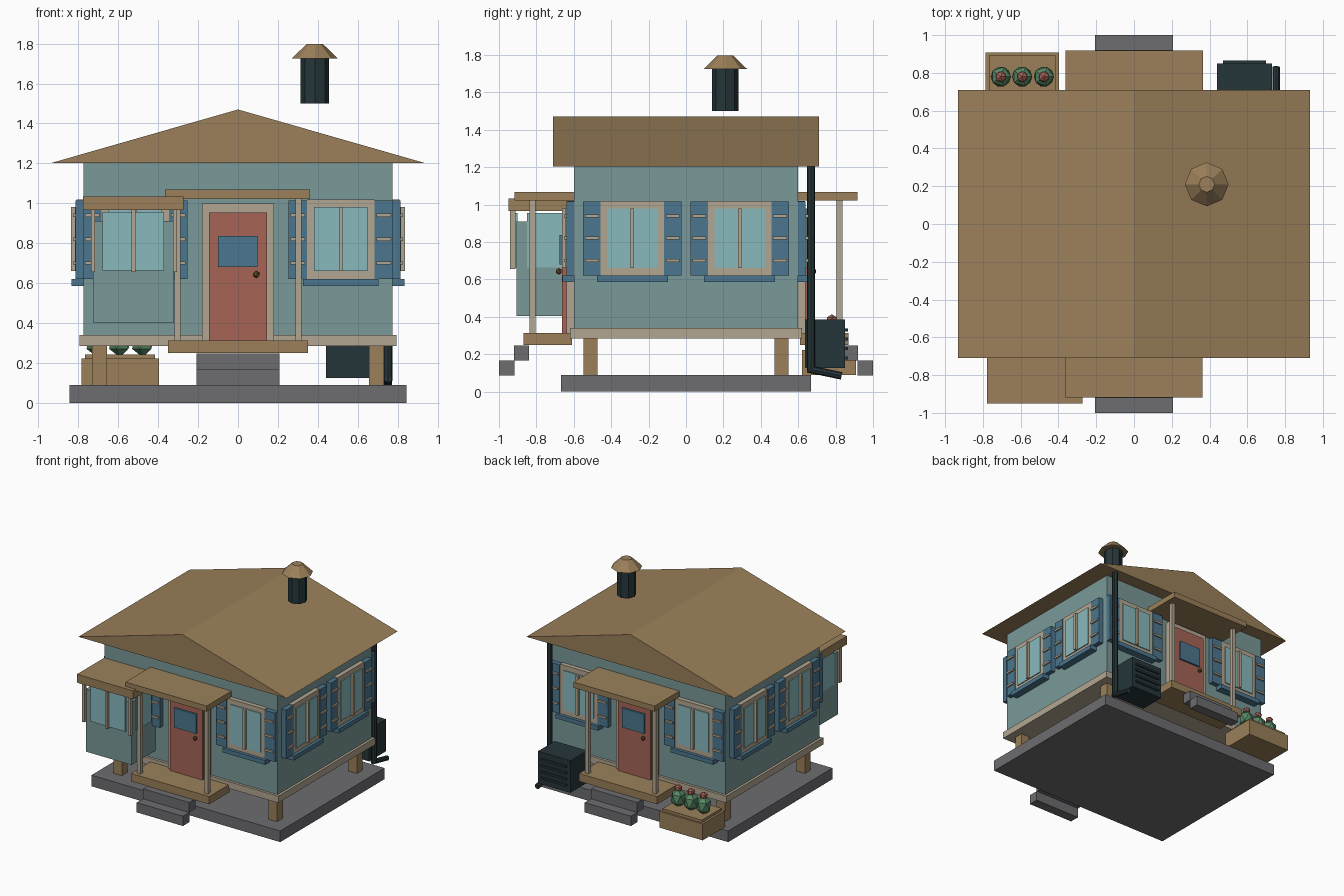
import bpy, bmesh, math
from mathutils import Matrix, Vector

if "Cube" in bpy.data.objects:
    bpy.data.objects.remove(bpy.data.objects["Cube"])


def srgb(c):
    return c / 12.92 if c <= 0.04045 else ((c + 0.055) / 1.055) ** 2.4


def material(name, r, g, b):
    m = bpy.data.materials.new(name)
    m.diffuse_color = (srgb(r / 255), srgb(g / 255), srgb(b / 255), 1)
    m.use_nodes = True
    m.node_tree.nodes["Principled BSDF"].inputs["Base Color"].default_value = m.diffuse_color
    return m


WALL = material("wall_teal", 122, 152, 152)
GLASS = material("window_aqua", 136, 186, 190)
BLUE = material("shutter_blue", 76, 118, 142)
RED = material("door_red", 166, 100, 86)
BEIGE = material("trim_beige", 178, 166, 145)
BROWN = material("roof_brown", 155, 128, 90)
GREY = material("stone_grey", 109, 109, 113)
DARK = material("dark_metal", 38, 54, 58)
GREEN = material("leaf_green", 86, 138, 100)
BRASS = material("knob_brass", 110, 88, 50)


def finish(name, bm, mat, matrix=Matrix()):
    bm.transform(matrix)
    bmesh.ops.recalc_face_normals(bm, faces=bm.faces)
    me = bpy.data.meshes.new(name)
    bm.to_mesh(me)
    bm.free()
    me.materials.append(mat)
    ob = bpy.data.objects.new(name, me)
    bpy.context.collection.objects.link(ob)
    return ob


def box(name, mat, x, y, z, matrix=Matrix()):
    """Box from (min, max) pairs."""
    bm = bmesh.new()
    bmesh.ops.create_cube(bm, size=1)
    for v in bm.verts:
        v.co = Vector([(a + b) / 2 + c * (b - a) for (a, b), c in zip((x, y, z), v.co)])
    return finish(name, bm, mat, matrix)


def rod(name, mat, p, q, r1, r2, sides=8):
    """Cylinder or frustum between two points."""
    p, q = Vector(p), Vector(q)
    bm = bmesh.new()
    bmesh.ops.create_cone(bm, cap_ends=True, segments=sides, radius1=r1, radius2=r2,
                          depth=(q - p).length)
    rot = Vector((0, 0, 1)).rotation_difference(q - p).to_matrix().to_4x4()
    return finish(name, bm, mat, Matrix.Translation((p + q) / 2) @ rot)


def ball(name, mat, centre, r, rz, matrix=Matrix()):
    bm = bmesh.new()
    bmesh.ops.create_icosphere(bm, subdivisions=1, radius=1)
    m = Matrix.Translation(centre) @ Matrix.Diagonal((r, r, rz, 1))
    return finish(name, bm, mat, matrix @ m)


def turned(deg):
    return Matrix.Rotation(math.radians(deg), 4, 'Z')


# Foundation, stilts, floor and walls
box("foundation_slab", GREY, (-.845, .845), (-.667, .667), (0, .09))
for sx in (-1, 1):
    for sy in (-1, 1):
        box("stilt", BROWN, (sx * .695 - .0375, sx * .695 + .0375),
            (sy * .51 - .0375, sy * .51 + .0375), (.09, .285))
box("floor_band", BEIGE, (-.795, .795), (-.62, .62), (.285, .34))
box("house_walls", WALL, (-.775, .775), (-.6, .6), (.34, 1.203))

# Gabled roof as an extruded triangle
bm = bmesh.new()
tri = bm.faces.new([bm.verts.new(c) for c in
                    ((-.932, -.71, 1.203), (.932, -.71, 1.203), (0, -.71, 1.47))])
ext = bmesh.ops.extrude_face_region(bm, geom=[tri])
bmesh.ops.translate(bm, vec=(0, 1.42, 0),
                    verts=[e for e in ext["geom"] if isinstance(e, bmesh.types.BMVert)])
finish("gable_roof", bm, BROWN)

# Chimney
rod("chimney_pipe", DARK, (.385, .21, 1.5), (.385, .21, 1.73), .071, .071)
rod("chimney_cap", BROWN, (.385, .21, 1.725), (.385, .21, 1.797), .116, .042)


# Window on a wall whose outside is local -y
def window(side, u, wall, m):
    def part(name, mat, x, d, z):
        box(side + "_window_" + name, mat, (u + x[0], u + x[1]),
            (wall - d[1], wall - d[0]), z, m)
    part("frame", BEIGE, (-.17, .17), (0, .035), (.62, 1.02))
    part("glass", GLASS, (-.135, .135), (.03, .043), (.66, .98))
    part("mullion", BEIGE, (-.01, .01), (.035, .063), (.66, .98))
    part("sill", BLUE, (-.19, .19), (.0, .06), (.585, .62))
    for s in (-1, 1):
        c = s * .216
        part("shutter", BLUE, (c - .047, c + .047), (0, .04), (.62, 1.015))
        for z in (.70, .82, .94):
            part("shutter_slat", BEIGE, (c - .037, c + .037), (.035, .052), (z - .008, z + .008))


for side, deg, us, wall in (("front", 0, .515, -.6), ("back", 180, .515, -.6),
                            ("right", 90, .287, -.775), ("left", -90, .287, -.775)):
    for u in (-us, us):
        window(side, u, wall, turned(deg))

# Door, porch and steps, front and back
for side, deg in (("front", 0), ("back", 180)):
    m = turned(deg)
    box(side + "_door_frame", BEIGE, (-.18, .18), (-.64, -.6), (.31, 1.0), m)
    box(side + "_door", RED, (-.145, .145), (-.662, -.62), (.312, .953), m)
    box(side + "_door_pane", BLUE, (-.1, .097), (-.677, -.66), (.68, .837), m)
    ball(side + "_door_knob", BRASS, (.092, -.68, .643), .018, .018, m)
    box(side + "_porch_canopy", BROWN, (-.365, .362), (-.918, -.595), (1.022, 1.068), m)
    box(side + "_porch_deck", BROWN, (-.35, .35), (-.868, -.61), (.25, .313), m)
    for s in (-1, 1):
        box(side + "_porch_post", BEIGE, (s * .303 - .015, s * .303 + .015),
            (-.837, -.805), (.313, 1.022), m)
    box(side + "_upper_step", GREY, (-.207, .207), (-.92, -.84), (.166, .247), m)
    box(side + "_lower_step", GREY, (-.207, .207), (-1.0, -.918), (.087, .166), m)

# Bay window at the front left
box("bay_body", WALL, (-.727, -.32), (-.905, -.6), (.403, .91))
box("bay_roof", BROWN, (-.777, -.273), (-.95, -.595), (.965, 1.033))
box("bay_front_glass", GLASS, (-.68, -.37), (-.914, -.9), (.663, .955))
for x0 in (-.73, -.321):
    box("bay_side_glass", GLASS, (x0, x0 + .008), (-.85, -.66), (.663, .955))
for x in (-.727, -.524, -.315):
    box("bay_mullion", BEIGE, (x - .01, x + .01), (-.94, -.912), (.655, .965))

# Drain pipe with its outlet
rod("drain_pipe", DARK, (.752, .668, .11), (.752, .668, 1.205), .022, .022)
rod("drain_outlet", DARK, (.752, .65, .122), (.752, .832, .084), .02, .02)

# Outdoor cooling unit with louvres
box("cooling_unit", DARK, (.44, .73), (.635, .85), (.125, .385))
for z in (.18, .23, .28, .33):
    box("cooling_unit_louvre", DARK, (.47, .70), (.845, .865), (z - .008, z + .008))

# Planter with flowers
box("planter_box", BROWN, (-.785, -.397), (.62, .908), (.09, .222))
box("planter_rim", BROWN, (-.767, -.415), (.64, .893), (.22, .243))
for x in (-.705, -.592, -.477):
    ball("planter_bush", GREEN, (x, .78, .305), .06, .078)
    ball("planter_flower", RED, (x, .78, .383), .032, .03)
